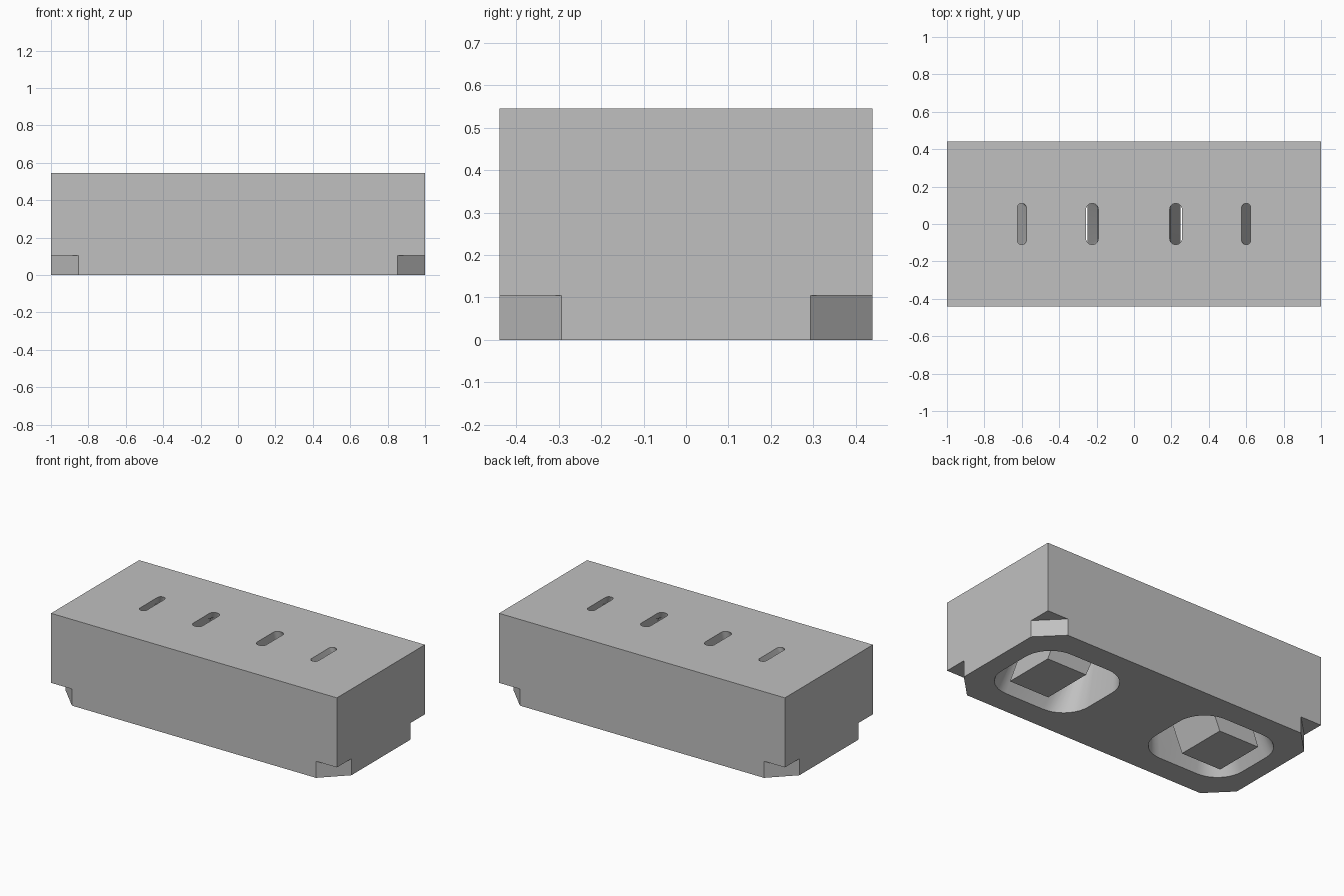
import bpy, bmesh, math

cube = bpy.data.objects.get("Cube")
if cube:
    bpy.data.objects.remove(cube, do_unlink=True)

HEIGHT = 0.545
HALF_DEPTH = 0.44

grey = bpy.data.materials.new("concrete_grey")
grey.use_nodes = True
COLOUR = (0.53, 0.53, 0.53, 1)
grey.diffuse_color = COLOUR
grey.node_tree.nodes["Principled BSDF"].inputs["Base Color"].default_value = COLOUR


def section(x0, x1, half_y, radius, steps):
    """Outline of a rounded rectangle; one step gives square corners."""
    points = []
    for q, (sx, sy) in enumerate([(1, 1), (-1, 1), (-1, -1), (1, -1)]):
        cx = (x1 - radius) if sx > 0 else (x0 + radius)
        cy = sy * (half_y - radius)
        for k in range(steps):
            a = math.pi / 2 * (q + k / max(steps - 1, 1))
            points.append((cx + radius * math.cos(a), cy + radius * math.sin(a)))
    return points


def loft(name, bottom, top, z_low, z_high, steps, side=1):
    """Tapered solid; bottom and top give x0, x1, half_y, radius at the block's faces."""
    bm = bmesh.new()
    rings = []
    for z in (z_low, z_high):
        t = z / HEIGHT
        size = [b + (u - b) * t for b, u in zip(bottom, top)]
        rings.append([bm.verts.new((side * x, y, z)) for x, y in section(*size, steps)])
    low, high = rings
    n = len(low)
    for i in range(n):
        j = (i + 1) % n
        bm.faces.new((low[i], low[j], high[j], high[i]))
    bm.faces.new(low)
    bm.faces.new(high)
    bmesh.ops.recalc_face_normals(bm, faces=bm.faces)
    mesh = bpy.data.meshes.new(name)
    bm.to_mesh(mesh)
    bm.free()
    obj = bpy.data.objects.new(name, mesh)
    bpy.context.collection.objects.link(obj)
    mesh.materials.append(grey)
    return obj


def subtract(target, cutter):
    cutter.hide_render = True
    mod = target.modifiers.new("cut", "BOOLEAN")
    mod.operation = "DIFFERENCE"
    mod.solver = "EXACT"
    mod.object = cutter
    bpy.ops.object.select_all(action="DESELECT")
    bpy.context.view_layer.objects.active = target
    target.select_set(True)
    bpy.ops.object.modifier_apply(modifier=mod.name)
    bpy.data.objects.remove(cutter, do_unlink=True)


# Main block
box = (-1, 1, HALF_DEPTH, 0)
block = loft("block", box, box, 0, HEIGHT, 1)

# Chamfered notches under the four corners
for sx in (-1, 1):
    for sy in (-1, 1):
        bpy.ops.mesh.primitive_cylinder_add(vertices=4, radius=0.146, depth=0.21,
                                            location=(sx, sy * HALF_DEPTH, 0))
        notch = bpy.context.object
        notch.data.materials.append(grey)
        subtract(block, notch)

# Leaning funnels, each parted by a solid core and ending in two top slots
for side in (-1, 1):
    funnel = loft("funnel", (0.248, 0.88, 0.285, 0.18), (0.19, 0.625, 0.11, 0.03),
                  -0.01, 0.5, 10, side)
    core = loft("core", (0.49, 0.77, 0.165, 0), (0.258, 0.573, 0.165, 0),
                -0.05, 0.6, 1, side)
    subtract(funnel, core)
    subtract(block, funnel)

    inner_slot = loft("inner_slot", (0.25, 0.487, 0.28, 0.118), (0.191, 0.256, 0.11, 0.032),
                      0.49, 0.56, 8, side)
    outer_slot = loft("outer_slot", (0.773, 0.877, 0.28, 0.051), (0.575, 0.624, 0.11, 0.024),
                      0.49, 0.56, 8, side)
    for slot in (inner_slot, outer_slot):
        subtract(block, slot)

# Smooth the funnel corners, keep the edges sharp
bpy.ops.object.select_all(action="DESELECT")
block.select_set(True)
bpy.context.view_layer.objects.active = block
bpy.ops.object.shade_smooth_by_angle(angle=math.radians(25))
